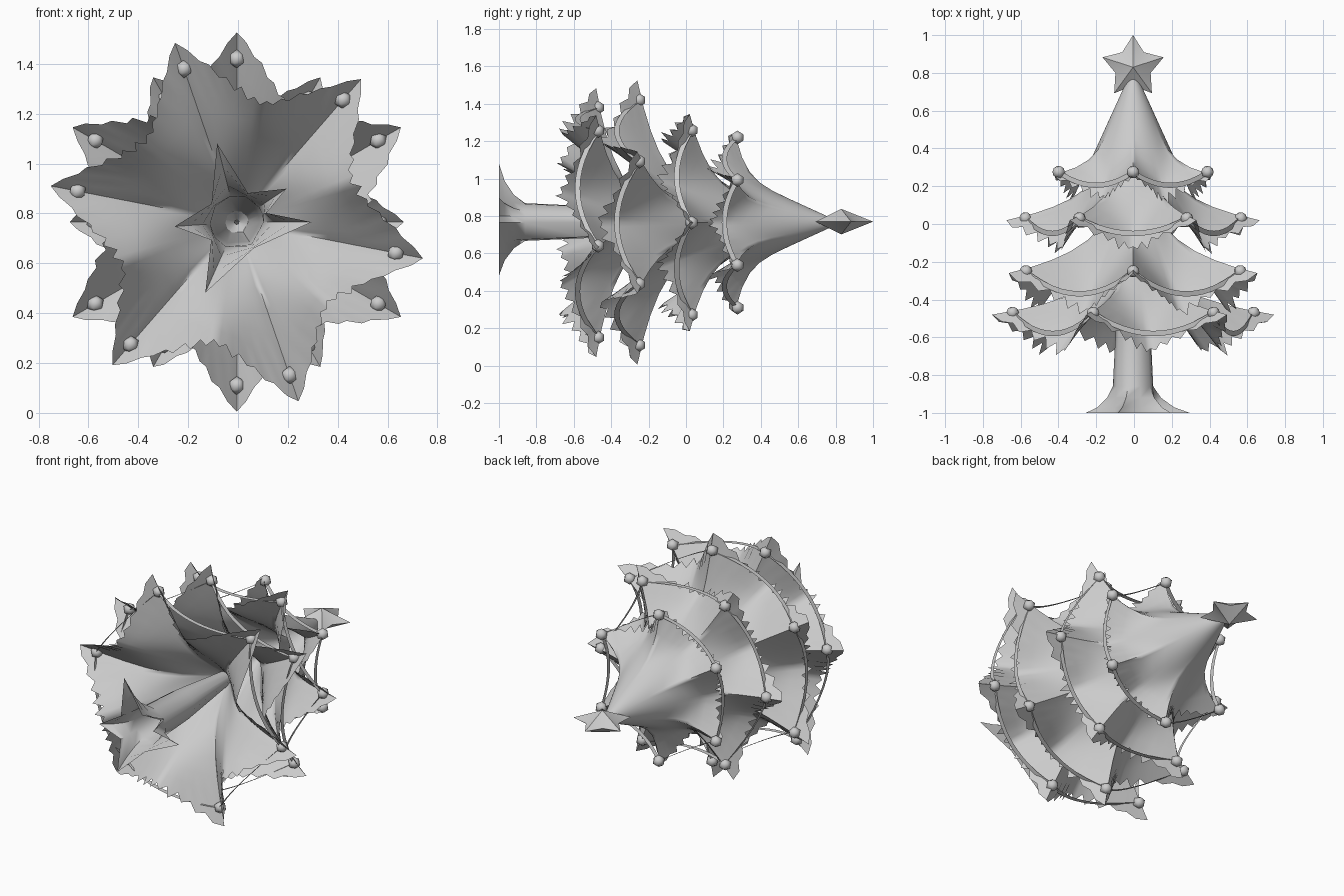
import bpy, bmesh, math, random
from mathutils import Vector

random.seed(4)
if "Cube" in bpy.data.objects:
    bpy.data.objects.remove(bpy.data.objects["Cube"], do_unlink=True)

CX, CZ = -0.005, 0.765
mat = bpy.data.materials.new("plain_grey")
mat.use_nodes = True
GREY = (0.6, 0.6, 0.6, 1)
mat.diffuse_color = GREY
mat.node_tree.nodes["Principled BSDF"].inputs["Base Color"].default_value = GREY


def polar(a, r, y):
    """Point at angle a and radius r around the lying tree's axis."""
    return Vector((CX + r * math.cos(a), y, CZ + r * math.sin(a)))


def finish(name, bm, angle):
    me = bpy.data.meshes.new(name)
    bm.to_mesh(me)
    bm.free()
    me.materials.append(mat)
    ob = bpy.data.objects.new(name, me)
    bpy.context.collection.objects.link(ob)
    bpy.ops.object.select_all(action="DESELECT")
    ob.select_set(True)
    bpy.context.view_layer.objects.active = ob
    bpy.ops.object.shade_smooth_by_angle(angle=math.radians(angle))


def loft(bm, rows):
    """Join equal closed rows of points with quads."""
    vs = [[bm.verts.new(p) for p in row] for row in rows]
    n = len(rows[0])
    for a, b in zip(vs, vs[1:]):
        for i in range(n):
            j = (i + 1) % n
            bm.faces.new((a[i], a[j], b[j], b[i]))


# Branch tier: cone shell flaring into six spikes, with a ragged drooping hem
def branch_tier(name, phase, top, tip_y, tip_r, low_y, low_r, flare_power, per=20):
    slope = low_r / (top - low_y)
    cols = []
    for i in range(6 * per):
        k = i % per
        u = 1 - abs(2 * k / per - 1)
        hem_y = tip_y + (low_y - tip_y) * u ** 0.85
        hem_r = low_r + (tip_r - low_r) * (1 - u) ** 1.9
        tooth = random.uniform(0.03, 0.075) * min(1, 0.3 + u) if k % 2 else 0
        cols.append((phase + math.tau * i / (6 * per), hem_y, hem_r, tooth))
    rows = []
    for s in (0.02, 0.3, 0.5, 0.65, 0.77, 0.86, 0.93, 1):
        row = []
        for a, hy, hr, tooth in cols:
            y = top + (hy - top) * s
            flare = (hr - slope * (top - hy)) * s ** flare_power
            ext = tooth if s == 1 else 0
            row.append(polar(a, slope * (top - y) + flare + ext * 0.5, y - ext * 0.7))
        rows.append(row)
    bm = bmesh.new()
    loft(bm, rows)
    finish(name, bm, 75)


# Garland: upright ribbon hung straight from ball to ball, sagging down the tree
def garland(name, phase, y, r, sag, steps=12):
    rows = [[], []]
    for i in range(6 * steps):
        t = (i % steps) / steps
        start = polar(phase + (i // steps) * math.tau / 6, r, y)
        end = polar(phase + (i // steps + 1) * math.tau / 6, r, y)
        p = start.lerp(end, t) - Vector((0, 4 * sag * t * (1 - t), 0))
        for row, half in zip(rows, (0.014, -0.014)):
            row.append(p + Vector((0, half, 0)))
    bm = bmesh.new()
    loft(bm, rows)
    finish(name, bm, 75)


# Ornaments: a small faceted ball near each branch tip
def ornaments(name, phase, y, r):
    bm = bmesh.new()
    for i in range(6):
        made = bmesh.ops.create_icosphere(bm, subdivisions=1, radius=0.037)["verts"]
        bmesh.ops.translate(bm, verts=made, vec=polar(phase + i * math.tau / 6, r, y))
    finish(name, bm, 50)


# name, phase, apex y, tip y, tip r, hem y, hem r, flare, ball y, ball r, sag
TIERS = [
    ("bottom", 49, -0.08, -0.48, 0.76, -0.66, 0.48, 5, -0.47, 0.65, 0.11),
    ("lower", 30, 0.24, -0.26, 0.76, -0.45, 0.49, 5, -0.25, 0.655, 0.12),
    ("upper", 0, 0.52, 0.02, 0.67, -0.12, 0.43, 6, 0.03, 0.57, 0.08),
    ("top", 30, 0.83, 0.26, 0.48, 0.15, 0.31, 10, 0.275, 0.455, 0.07),
]
for label, deg, top, ty, tr, ly, lr, power, oy, orad, sag in TIERS:
    ph = math.radians(deg)
    branch_tier(label + "_branches", ph, top, ty, tr, ly, lr, power)
    garland(label + "_garland", ph, oy, orad, sag)
    ornaments(label + "_ornaments", ph, oy, orad)

# Trunk with five pointed roots, open underneath
ROOTS = ((0, 0.3), (34, 0.24), (104, 0.325), (184, 0.25), (246, 0.31))
spokes = []
for i, (deg, r) in enumerate(ROOTS):
    nxt = ROOTS[(i + 1) % 5][0] + (360 if i == 4 else 0)
    spokes += [(math.radians(deg), r), (math.radians((deg + nxt) / 2), 0.125)]
bm = bmesh.new()
rows = []
for y, base, spread in ((-0.08, 0.04, 0), (-0.55, 0.092, 0), (-0.86, 0.107, 0),
                        (-0.92, 0.11, 0.2), (-0.97, 0.115, 0.55), (-1, 0.12, 1)):
    rows.append([polar(a, base + (r - base) * spread, y) for a, r in spokes])
loft(bm, rows)
finish("trunk", bm, 50)

# Five-pointed star with a raised centre on both faces
bm = bmesh.new()
centre = Vector((CX, 0.83, CZ + 0.005))
rim = []
for i in range(10):
    a = math.pi / 2 + i * math.pi / 5
    r = 0.098 if i % 2 else 0.17
    rim.append(bm.verts.new(centre + Vector((r * math.cos(a), r * math.sin(a), 0))))
for side in (1, -1):
    peak = bm.verts.new(centre + Vector((0, 0, 0.068 * side)))
    for i in range(10):
        tri = (rim[i], rim[(i + 1) % 10], peak)
        bm.faces.new(tri if side > 0 else tri[::-1])
finish("star", bm, 60)
